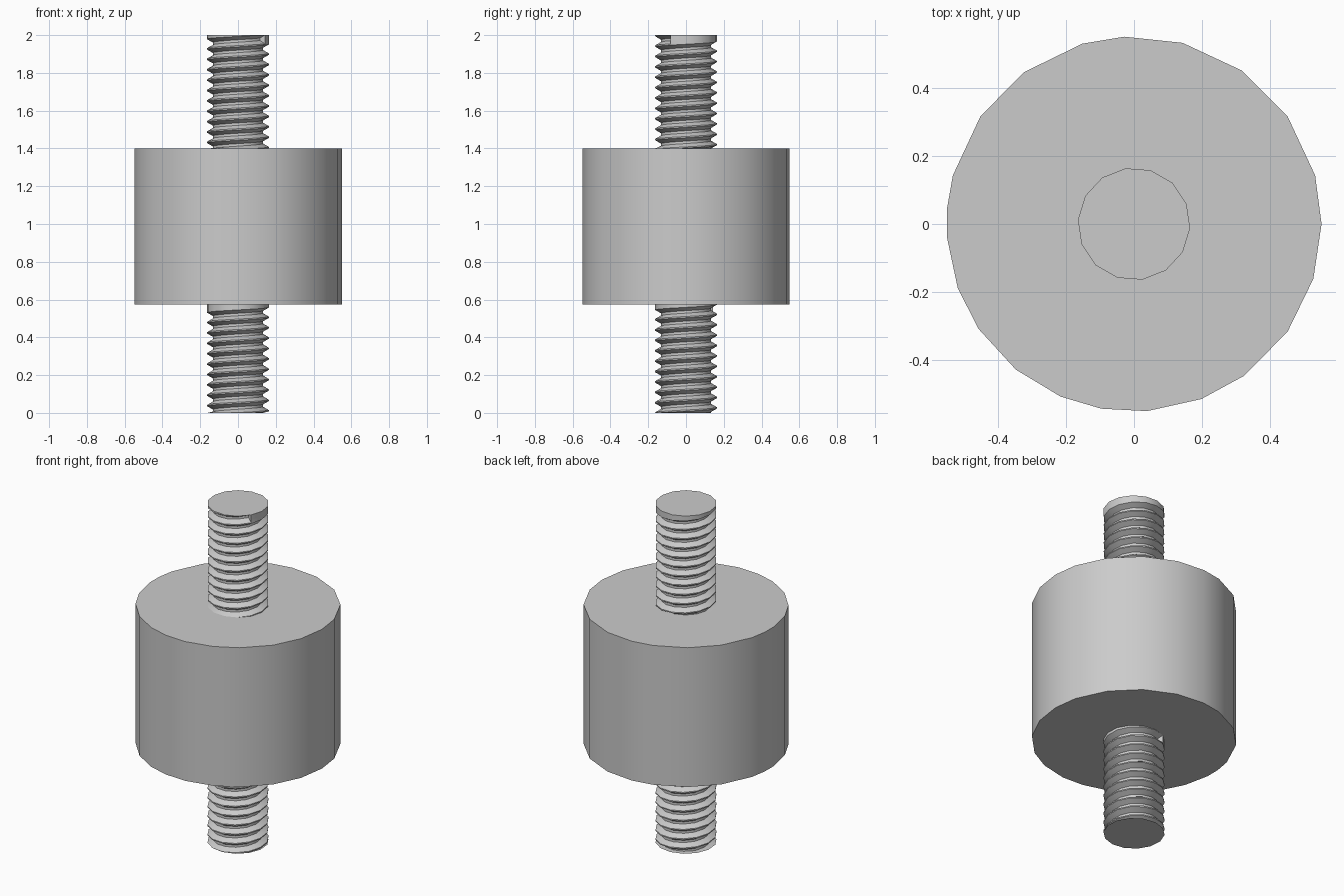
import bpy, bmesh, math

cube = bpy.data.objects.get("Cube")
if cube:
    bpy.data.objects.remove(cube, do_unlink=True)

GREY = (0.6, 0.6, 0.6, 1.0)
mat = bpy.data.materials.new("plain grey")
mat.use_nodes = True
mat.diffuse_color = GREY
mat.node_tree.nodes["Principled BSDF"].inputs["Base Color"].default_value = GREY

SIDES = 14          # facets per thread turn
PITCH = 0.055
CREST, ROOT = 0.165, 0.134
# groove section: offset in pitches, radius
GROOVE = [(-0.44, CREST), (-0.12, ROOT), (0.12, ROOT), (0.44, CREST), (0.56, CREST)]
BODY_LOW, BODY_HIGH, BODY_RADIUS = 0.575, 1.40, 0.55


def finish(name, bm):
    mesh = bpy.data.meshes.new(name)
    bm.to_mesh(mesh)
    bm.free()
    mesh.materials.append(mat)
    ob = bpy.data.objects.new(name, mesh)
    bpy.context.collection.objects.link(ob)
    bpy.ops.object.select_all(action="DESELECT")
    ob.select_set(True)
    bpy.context.view_layer.objects.active = ob
    bpy.ops.object.shade_smooth_by_angle(angle=math.radians(30))
    return ob


def ring_point(radius, angle, z):
    return (radius * math.cos(angle), radius * math.sin(angle), z)


def threaded_stud(name, low, high, end_angle, end_z):
    """Right-handed thread whose groove stops in a plain collar near the top."""
    bm = bmesh.new()
    turns = math.ceil((end_z - low) / PITCH) + 2
    stations = [(j, True) for j in range(-turns * SIDES, 1)]
    stations += [(j, False) for j in range(2 * SIDES + 1)]
    strips = []
    for j, cut in stations:
        angle = math.radians(end_angle) + j * math.tau / SIDES
        centre = end_z + PITCH * j / SIDES
        strips.append([
            bm.verts.new(ring_point(r if cut else CREST, angle,
                                    min(max(centre + d * PITCH, low), high)))
            for d, r in GROOVE])
    for a, b in zip(strips, strips[1:]):
        for p in range(len(GROOVE) - 1):
            quad = (a[p], b[p], b[p + 1], a[p + 1])
            heights = [v.co.z for v in quad]
            if max(heights) - min(heights) > 1e-5:
                bm.faces.new(quad)
    # flat ends
    for z, step in ((low, -1), (high, 1)):
        bm.faces.new([
            bm.verts.new(ring_point(CREST, math.radians(end_angle)
                                    + step * i * math.tau / SIDES, z))
            for i in range(SIDES)])
    bmesh.ops.remove_doubles(bm, verts=bm.verts[:], dist=1e-5)
    bmesh.ops.dissolve_degenerate(bm, edges=bm.edges[:], dist=1e-5)
    loose = [v for v in bm.verts if not v.link_faces]
    bmesh.ops.delete(bm, geom=loose, context="VERTS")
    return finish(name, bm)


# solid buffer body with slightly uneven facets
facets = [0, 15, 35, 55, 75, 93, 106, 126, 145, 165, 175, 184,
          200, 214, 231, 247, 260, 274, 291, 306, 325, 343]
bm = bmesh.new()
base = bm.faces.new([bm.verts.new(ring_point(BODY_RADIUS, math.radians(a), BODY_LOW))
                     for a in facets])
top = bmesh.ops.extrude_face_region(bm, geom=[base], use_keep_orig=True)["geom"]
bmesh.ops.translate(bm, verts=[g for g in top if isinstance(g, bmesh.types.BMVert)],
                    vec=(0, 0, BODY_HIGH - BODY_LOW))
bmesh.ops.recalc_face_normals(bm, faces=bm.faces[:])
finish("buffer_body", bm)

# studs
threaded_stud("upper_stud", BODY_HIGH, 2.0, -30, 1.978)
threaded_stud("lower_stud", 0.0, BODY_LOW, 120, 0.553)
